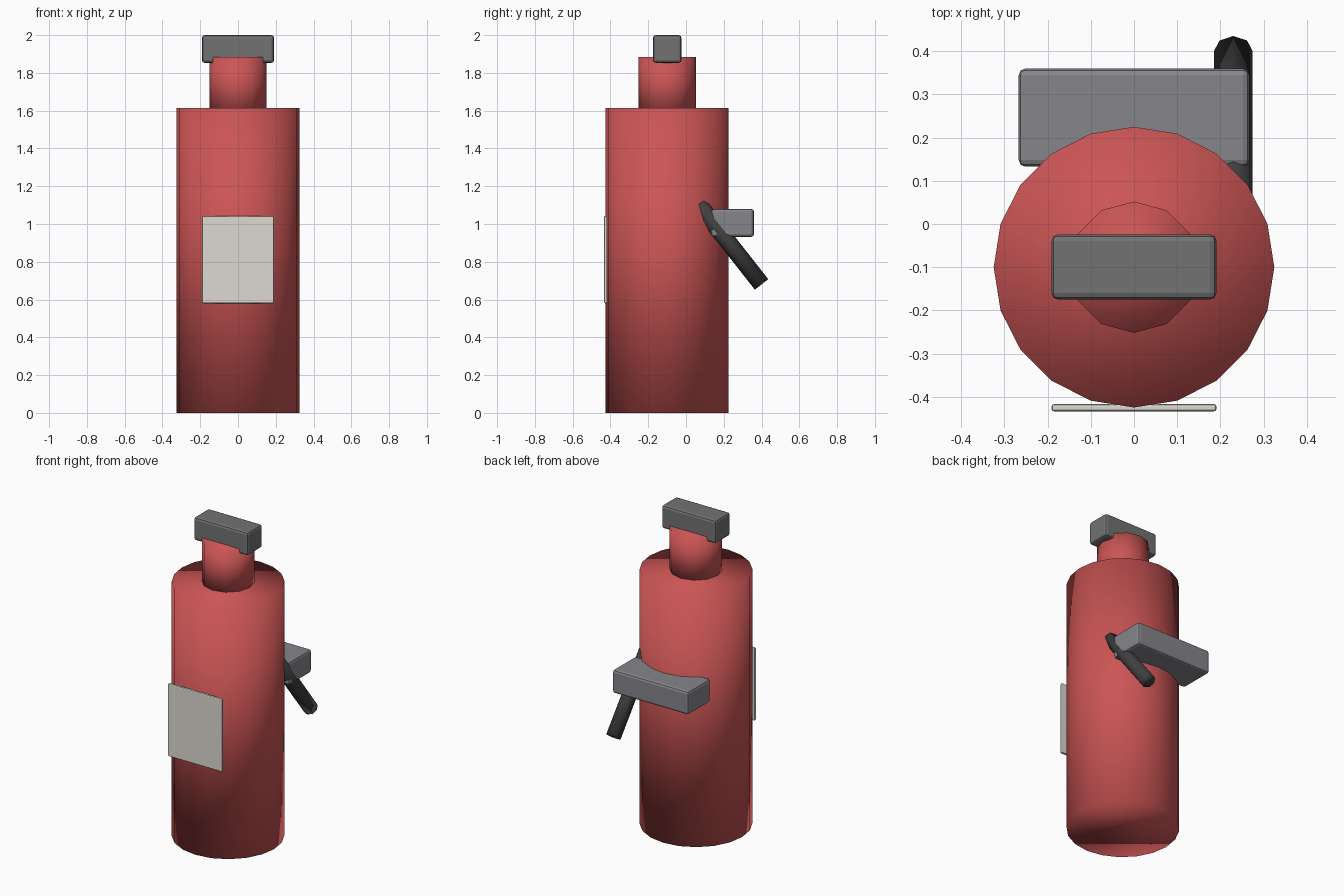
import bpy
from math import atan2
from mathutils import Vector

if "Cube" in bpy.data.objects:
    bpy.data.objects.remove(bpy.data.objects["Cube"])


def material(name, rgb):
    m = bpy.data.materials.new(name)
    m.diffuse_color = (*rgb, 1)
    m.use_nodes = True
    m.node_tree.nodes["Principled BSDF"].inputs["Base Color"].default_value = m.diffuse_color
    return m


RED = material("red_paint", (0.60, 0.09, 0.09))
METAL = material("bracket_grey", (0.24, 0.24, 0.26))
DARK = material("handle_grey", (0.17, 0.17, 0.17))
RUBBER = material("rubber", (0.05, 0.05, 0.05))
PAPER = material("label_paper", (0.72, 0.70, 0.64))


def rod(name, start, end, radius, sides, mat):
    a, b = Vector(start), Vector(end)
    d = b - a
    # lean about x only, so ring vertices stay aligned with the axes
    bpy.ops.mesh.primitive_cylinder_add(vertices=sides, radius=radius, depth=d.length,
                                        location=(a + b) / 2,
                                        rotation=(atan2(-d.y, d.z), 0, 0))
    ob = bpy.context.object
    ob.name = name
    ob.data.materials.append(mat)
    bpy.ops.object.shade_smooth()
    return ob


def box(name, low, high, bevel, mat):
    a, b = Vector(low), Vector(high)
    bpy.ops.mesh.primitive_cube_add(size=1, location=(a + b) / 2)
    ob = bpy.context.object
    ob.name = name
    ob.scale = b - a
    bpy.ops.object.transform_apply(location=False, rotation=False, scale=True)
    ob.data.materials.append(mat)
    mod = ob.modifiers.new("rounded_edges", 'BEVEL')
    mod.width = bevel
    mod.segments = 2
    return ob


# Tank and neck
rod("tank", (0, -0.1, 0), (0, -0.1, 1.615), 0.325, 20, RED)
rod("neck", (0, -0.1, 1.58), (0, -0.1, 1.885), 0.152, 12, RED)

# Handle across the top
box("handle", (-0.191, -0.175, 1.853), (0.191, -0.024, 2.0), 0.015, DARK)

# Wall bracket behind the tank
box("wall_bracket", (-0.267, 0.133, 0.932), (0.267, 0.36, 1.08), 0.015, METAL)

# Front label
box("label", (-0.191, -0.434, 0.58), (0.191, -0.417, 1.042), 0.006, PAPER)

# Hose, running out of the tank and down past the bracket
rod("hose", (0.23, 0.035, 1.145), (0.23, 0.40, 0.68), 0.045, 8, RUBBER)
